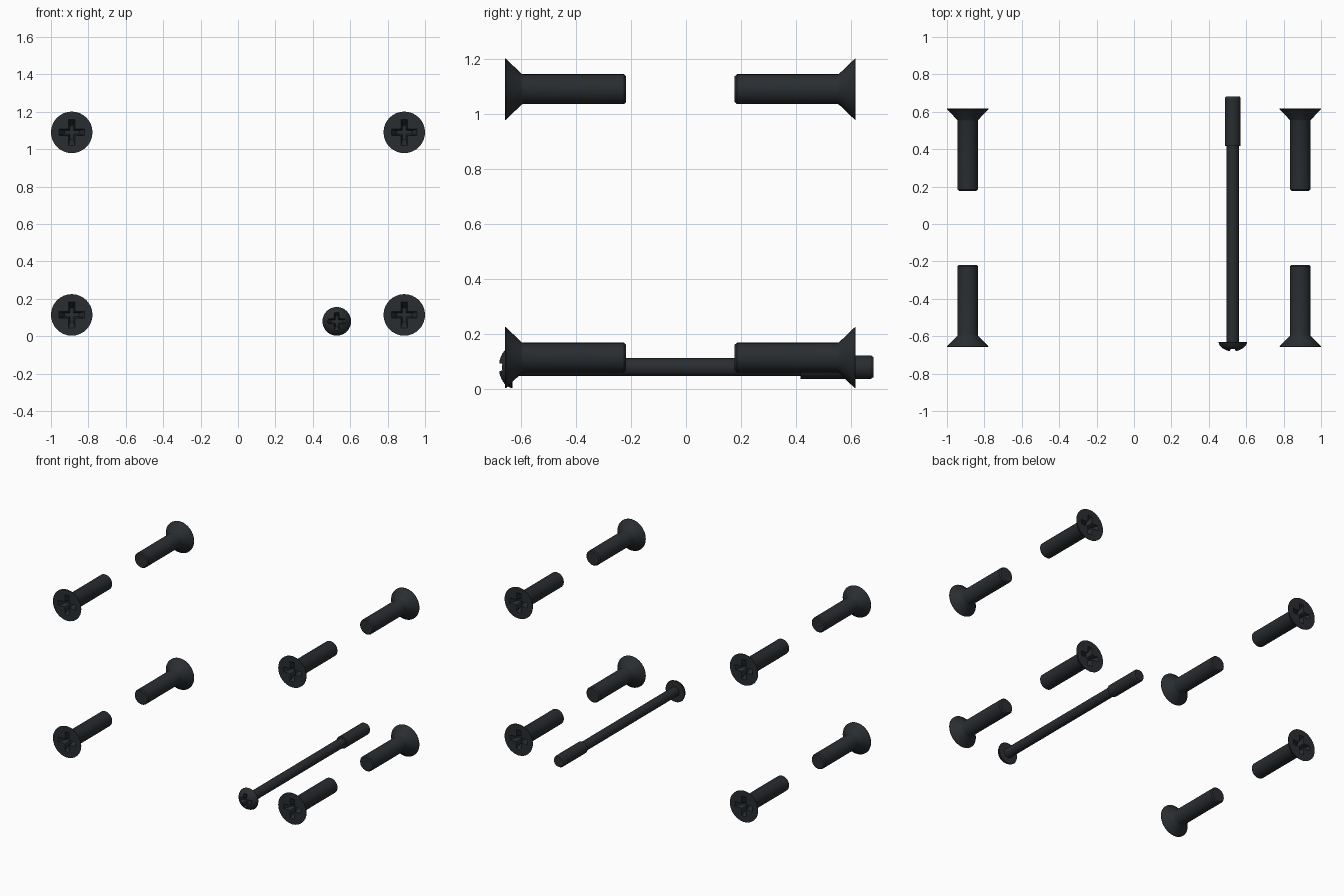
import bpy, bmesh, math
from mathutils import Matrix

if "Cube" in bpy.data.objects:
    bpy.data.objects.remove(bpy.data.objects["Cube"])

mat = bpy.data.materials.new("dark_steel")
mat.diffuse_color = (0.022, 0.026, 0.030, 1)
mat.use_nodes = True
mat.node_tree.nodes["Principled BSDF"].inputs["Base Color"].default_value = mat.diffuse_color


def make_object(name, bm):
    bmesh.ops.recalc_face_normals(bm, faces=bm.faces[:])
    me = bpy.data.meshes.new(name)
    bm.to_mesh(me)
    bm.free()
    ob = bpy.data.objects.new(name, me)
    bpy.context.collection.objects.link(ob)
    return ob


def lathe(name, profile, sides=32):
    """Revolve (radius, y) points around the y axis; ends are capped."""
    bm = bmesh.new()
    rings = []
    for r, y in profile:
        rings.append([bm.verts.new((r * math.cos(a), y, r * math.sin(a)))
                      for a in (2 * math.pi * i / sides for i in range(sides))])
    for a, b in zip(rings, rings[1:]):
        for i in range(sides):
            j = (i + 1) % sides
            bm.faces.new((a[i], a[j], b[j], b[i]))
    bm.faces.new(rings[0])
    bm.faces.new(rings[-1])
    return make_object(name, bm)


def cross_cutter(length, width, depth, y0):
    """Tapered plus-shaped plug with softened inner corners."""
    f = width * 0.55
    quarter = [(length, -width), (length, width), (width + f, width),
               (width + f * 0.3, width + f * 0.3), (width, width + f)]
    bm = bmesh.new()
    rings = []
    for y, s in ((y0 - 0.03, 1.0), (y0, 1.0), (y0 + depth, 0.55)):
        ring = []
        for k in range(4):
            c, n = (1, 0, -1, 0)[k], (0, 1, 0, -1)[k]
            ring += [bm.verts.new((s * (x * c - z * n), y, s * (x * n + z * c)))
                     for x, z in quarter]
        rings.append(ring)
    m = len(rings[0])
    for a, b in zip(rings, rings[1:]):
        for i in range(m):
            j = (i + 1) % m
            bm.faces.new((a[i], a[j], b[j], b[i]))
    bm.faces.new(rings[0])
    bm.faces.new(rings[-1])
    return make_object("recess_cutter", bm)


def finish_screw(ob, cutter):
    mod = ob.modifiers.new("recess", 'BOOLEAN')
    mod.operation = 'DIFFERENCE'
    mod.solver = 'EXACT'
    mod.object = cutter
    bpy.ops.object.select_all(action='DESELECT')
    bpy.context.view_layer.objects.active = ob
    ob.select_set(True)
    bpy.ops.object.modifier_apply(modifier=mod.name)
    bpy.data.objects.remove(cutter)
    ob.data.materials.clear()
    ob.data.materials.append(mat)
    bpy.ops.object.shade_smooth_by_angle(angle=math.radians(30))


# countersunk screw, face at y = 0, tip towards +y
master = lathe("countersunk_screw", [
    (0.111, 0), (0.111, 0.003), (0.0555, 0.061),
    (0.0545, 0.064), (0.0545, 0.432), (0.047, 0.440)])
finish_screw(master, cross_cutter(0.069, 0.017, 0.05, 0))

# eight copies: four facing front, four facing back
for side, x in (("left", -0.889), ("right", 0.889)):
    for level, z in (("lower", 0.114), ("upper", 1.09)):
        for end, y, turn in (("front", -0.658, 0), ("back", 0.617, math.pi)):
            ob = bpy.data.objects.new(f"{end}_{level}_{side}_screw", master.data)
            ob.matrix_world = Matrix.Translation((x, y, z)) @ Matrix.Rotation(turn, 4, 'Z')
            bpy.context.collection.objects.link(ob)
bpy.data.objects.remove(master)

# long pan-head bolt: domed head, thin shank, thicker threaded end
dome = [(0.012, -0.681), (0.028, -0.678), (0.045, -0.671), (0.060, -0.660),
        (0.070, -0.648), (0.0765, -0.634), (0.074, -0.630)]
bolt = lathe("long_bolt", dome + [
    (0.033, -0.630), (0.033, 0.416), (0.0425, 0.416),
    (0.0425, 0.672), (0.037, 0.681)])
finish_screw(bolt, cross_cutter(0.055, 0.014, 0.035, -0.678))
bolt.location = (0.528, 0, 0.0795)
